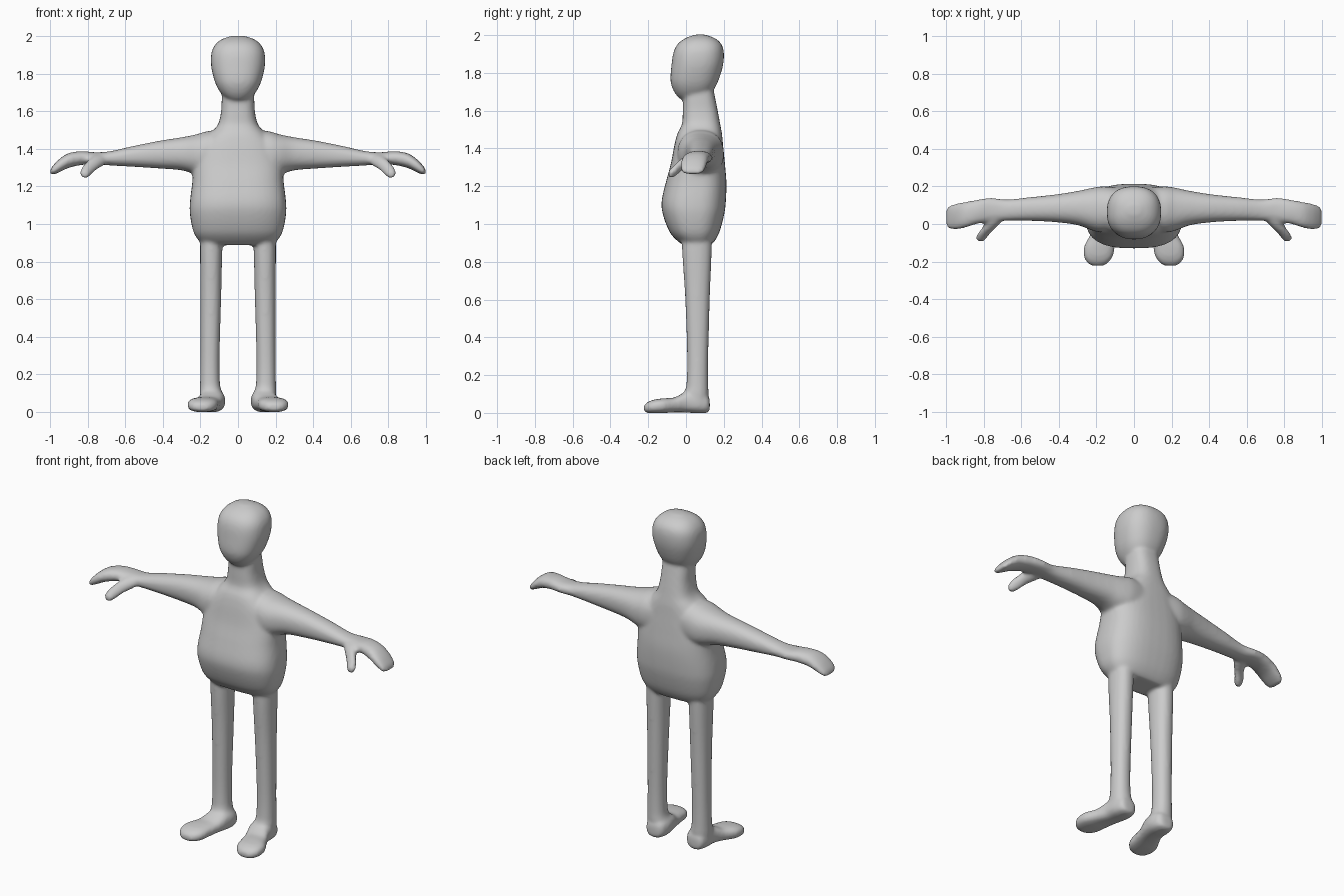
import bpy, bmesh, math
from mathutils import Vector

bm = bmesh.new()
SEG = 40


def spline(p, q, r, s, t):
    """Catmull-Rom blend of two neighbouring stations."""
    return [0.5 * (2 * b + (c - a) * t + (2 * a - 5 * b + 4 * c - d) * t * t
                   + (3 * b - a - 3 * c + d) * t ** 3) for a, b, c, d in zip(p, q, r, s)]


def loft(axis, stations, power=2.0, mirror=False, steps=5):
    """Closed tube along an axis; station = (position, a0, a1, b0, b1)."""
    n = len(stations)
    rows = []
    for i in range(n - 1):
        p, s = stations[max(i - 1, 0)], stations[min(i + 2, n - 1)]
        rows += [spline(p, stations[i], stations[i + 1], s, k / steps) for k in range(steps)]
    rows.append(stations[-1])
    others = [k for k in range(3) if k != axis]
    for side in ((1, -1) if mirror else (1,)):
        rings = []
        for t, a0, a1, b0, b1 in rows:
            ring = []
            for k in range(SEG):
                c, s = math.cos(math.tau * k / SEG), math.sin(math.tau * k / SEG)
                co = Vector((0, 0, 0))
                co[axis] = t
                co[others[0]] = (a0 + a1) / 2 + (a1 - a0) / 2 * math.copysign(abs(c) ** (2 / power), c)
                co[others[1]] = (b0 + b1) / 2 + (b1 - b0) / 2 * math.copysign(abs(s) ** (2 / power), s)
                co.x *= side
                ring.append(bm.verts.new(co))
            rings.append(ring)
        faces = [bm.faces.new(rings[0]), bm.faces.new(rings[-1])]
        for lo, hi in zip(rings, rings[1:]):
            for k in range(SEG):
                j = (k + 1) % SEG
                faces.append(bm.faces.new((lo[k], lo[j], hi[j], hi[k])))
        bmesh.ops.recalc_face_normals(bm, faces=faces)


# torso and neck: height, half width, front, back
torso = [(.888, .18, -.01, .13), (.91, .208, -.045, .152), (.96, .238, -.088, .178),
         (1.05, .256, -.122, .202), (1.12, .256, -.129, .211), (1.22, .244, -.107, .214),
         (1.32, .236, -.08, .206), (1.42, .2, -.061, .196), (1.48, .15, -.045, .19),
         (1.53, .107, -.021, .181), (1.6, .09, -.017, .168), (1.68, .086, -.013, .152),
         (1.74, .08, 0, .14)]
loft(2, [(z, -w, w, f, b) for z, w, f, b in torso], 2.7)

# head
head = [(1.655, .035, -.02, .06), (1.675, .07, -.045, .11), (1.71, .1, -.068, .145),
        (1.76, .124, -.082, .172), (1.84, .143, -.077, .196), (1.91, .142, -.066, .2),
        (1.955, .122, -.042, .186), (1.985, .085, .0, .15), (2.003, .03, .05, .1)]
loft(2, [(z, -w, w, f, b) for z, w, f, b in head], 2.4)

# arms with mitten hands
loft(0, [(.05, -.03, .19, 1.26, 1.50), (.16, -.045, .2, 1.25, 1.495), (.22, -.035, .193, 1.262, 1.478),
         (.3, -.006, .176, 1.286, 1.462), (.42, .01, .157, 1.296, 1.443), (.56, .017, .142, 1.305, 1.415),
         (.68, .018, .13, 1.312, 1.388), (.76, .01, .14, 1.318, 1.382), (.83, .002, .13, 1.315, 1.388),
         (.9, -.02, .117, 1.3, 1.378), (.95, -.03, .108, 1.277, 1.348), (.985, -.026, .096, 1.262, 1.312),
         (1.0, -.005, .08, 1.266, 1.29)], 2.3, True)

# thumbs
loft(1, [(.06, .69, .76, 1.325, 1.375), (.02, .70, .79, 1.305, 1.37), (-.02, .735, .81, 1.285, 1.35),
         (-.05, .765, .832, 1.258, 1.325), (-.075, .785, .842, 1.243, 1.3),
         (-.093, .80, .835, 1.25, 1.28)], 2.0, True)

# legs
loft(2, [(.04, .085, .2, .005, .115), (.1, .085, .204, -.01, .12), (.15, .096, .202, .002, .118),
         (.3, .098, .2, .006, .118), (.6, .09, .2, -.004, .126), (.85, .084, .202, -.02, .136),
         (1.0, .08, .2, -.02, .14)], 2.2, True)

# feet
loft(1, [(.126, .11, .17, .012, .07), (.11, .082, .19, .0, .1), (.06, .068, .204, -.002, .115),
         (0, .074, .21, .002, .112), (-.06, .09, .235, .003, .082), (-.12, .102, .266, -.001, .077),
         (-.17, .112, .268, -.002, .07), (-.205, .135, .25, .0, .056), (-.223, .165, .225, .01, .038)],
     2.6, True)

mesh = bpy.data.meshes.new("body")
bm.to_mesh(mesh)
bm.free()
body = bpy.data.objects.new("body", mesh)
bpy.context.collection.objects.link(body)

skin = bpy.data.materials.new("light grey skin")
skin.diffuse_color = (0.6, 0.6, 0.6, 1)
mesh.materials.append(skin)

# fuse the limbs into one soft skin
fuse = body.modifiers.new("fuse", 'REMESH')
fuse.mode = 'VOXEL'
fuse.voxel_size = 0.01
fuse.use_smooth_shade = True
soften = body.modifiers.new("soften", 'SMOOTH')
soften.factor = 0.5
soften.iterations = 8
